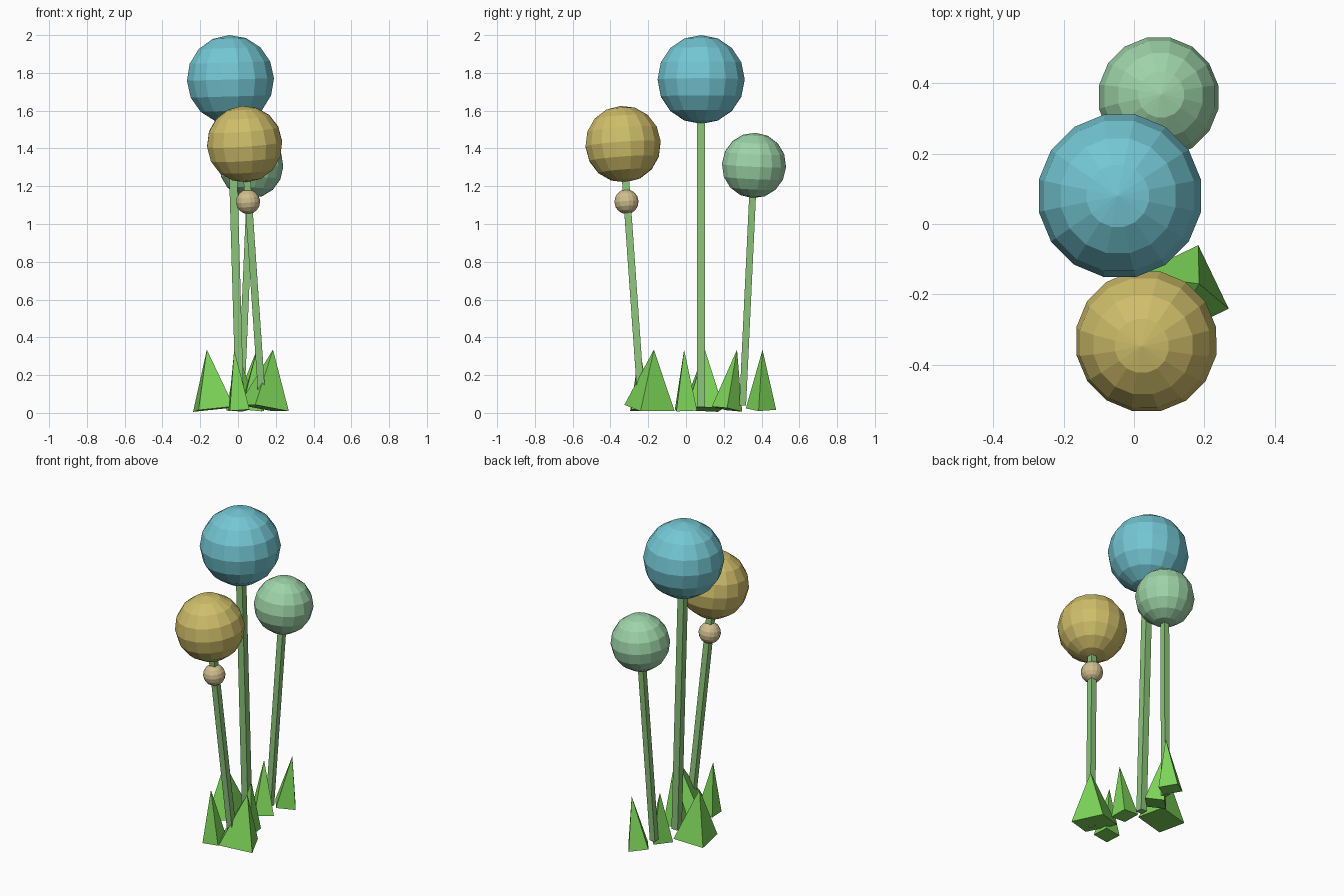
import bpy, bmesh, math
from mathutils import Vector, Matrix

if "Cube" in bpy.data.objects:
    bpy.data.objects.remove(bpy.data.objects["Cube"])


def material(name, rgb):
    # sRGB 0-255 to linear
    lin = [((c / 255 + 0.055) / 1.055) ** 2.4 for c in rgb]
    m = bpy.data.materials.new(name)
    m.diffuse_color = (*lin, 1)
    m.use_nodes = True
    m.node_tree.nodes["Principled BSDF"].inputs["Base Color"].default_value = m.diffuse_color
    return m


BLUE = material("pale_blue", (116, 199, 212))
YELLOW = material("mustard", (208, 190, 106))
MINT = material("mint", (158, 212, 168))
TAN = material("tan", (208, 190, 142))
STEM = material("stem_green", (140, 196, 122))
LEAF = material("leaf_green", (124, 212, 88))


def finish(name, bm, mat, matrix):
    bmesh.ops.recalc_face_normals(bm, faces=bm.faces)
    bmesh.ops.transform(bm, matrix=matrix, verts=bm.verts)
    me = bpy.data.meshes.new(name)
    bm.to_mesh(me)
    bm.free()
    me.materials.append(mat)
    ob = bpy.data.objects.new(name, me)
    bpy.context.collection.objects.link(ob)
    return ob


def frame(origin, axis, turn=0):
    # z axis tilted along the given direction, after a turn about it
    tilt = Vector((0, 0, 1)).rotation_difference(Vector(axis)).to_matrix().to_4x4()
    return Matrix.Translation(origin) @ tilt @ Matrix.Rotation(math.radians(turn), 4, 'Z')


def ball(name, center, axis, radius, mat):
    bm = bmesh.new()
    bmesh.ops.create_uvsphere(bm, u_segments=16, v_segments=8, radius=radius)
    finish(name, bm, mat, frame(center, axis, 11.25))


def square_spike(name, base, tip, low, high, turn, mat):
    # four-sided cone: low / high are the side lengths at either end
    base, tip = Vector(base), Vector(tip)
    axis = tip - base
    bm = bmesh.new()
    r = math.sqrt(0.5)
    bmesh.ops.create_cone(bm, cap_ends=True, segments=4, radius1=low * r,
                          radius2=high * r, depth=axis.length)
    bmesh.ops.remove_doubles(bm, verts=bm.verts, dist=1e-5)
    # line the sides up with the x and y axes before turning
    corner = min(bm.verts, key=lambda v: v.co.z).co
    a = math.degrees(math.atan2(corner.y, corner.x))
    finish(name, bm, mat, frame((base + tip) / 2, axis, 45 - a + turn))


# stems with their ball heads: foot, head centre, head radius, stem width
flowers = [
    ("tall", (0.01, 0.08, 0.03), (-0.04, 0.08, 1.765), 0.235, 0.043, BLUE),
    ("middle", (0.13, -0.235, 0.03), (0.035, -0.333, 1.423), 0.203, 0.038, YELLOW),
    ("short", (0.015, 0.30, 0.04), (0.07, 0.36, 1.31), 0.173, 0.036, MINT),
]
for name, foot, head, radius, width, mat in flowers:
    axis = Vector(head) - Vector(foot)
    square_spike(name + "_stem", foot, head, width, width, 0, STEM)
    ball(name + "_ball", head, axis, radius, mat)
    if name == "middle":
        # small bead threaded on the stem
        ball("stem_bead", (0.053, -0.315, 1.118), axis, 0.065, TAN)

# pyramid leaves: base centre, tip xy, base side, turn
leaves = [
    ((-0.13, 0.09, 0.02), (-0.165, 0.10), 0.19, 9),
    ((0.005, -0.24, 0.015), (-0.02, -0.245), 0.105, 4),
    ((0.137, -0.193, 0.026), (0.185, -0.17), 0.20, 25.6),
    ((0.058, 0.397, 0.02), (0.10, 0.405), 0.115, 36),
    ((0.02, 0.217, 0.02), (-0.005, 0.27), 0.115, 45),
    ((0.07, 0.0, 0.015), (0.10, -0.01), 0.11, 4),
]
for i, (base, tip, side, turn) in enumerate(leaves):
    square_spike(f"leaf_{i + 1}", base, (*tip, 0.335), side, 0, turn, LEAF)
